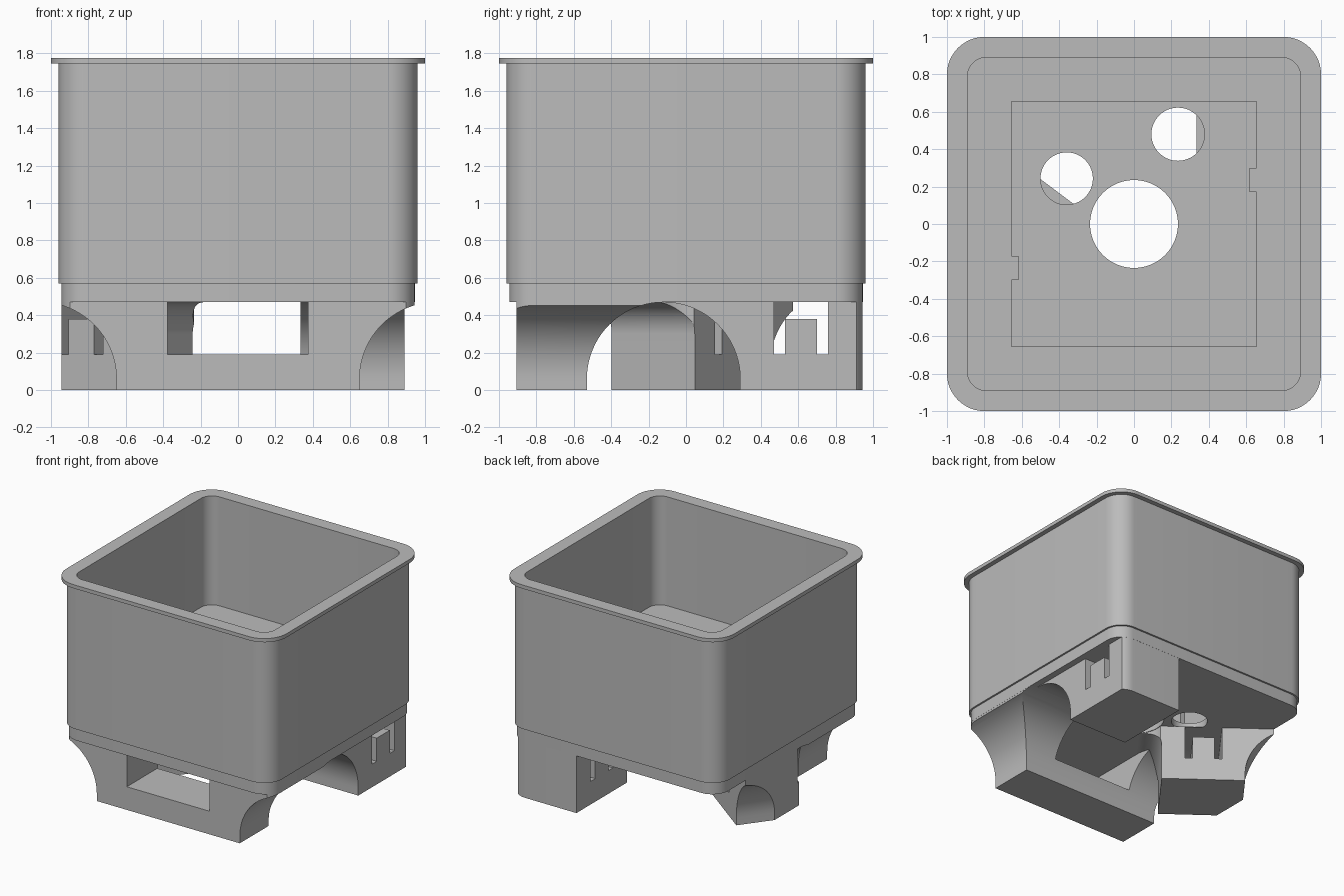
import bpy, bmesh, math
from mathutils import Matrix

if "Cube" in bpy.data.objects:
    bpy.data.objects.remove(bpy.data.objects["Cube"])

grey = bpy.data.materials.new("light_grey")
grey.use_nodes = True
grey.diffuse_color = (0.5, 0.5, 0.5, 1)
grey.node_tree.nodes["Principled BSDF"].inputs["Base Color"].default_value = (0.5, 0.5, 0.5, 1)

BASE_Z = 0.47      # underside of the box
TOP = 0.472        # legs sink slightly into the box
ARCH_R = 0.41
ARCH_Z = 0.06


def make_object(name, bm):
    bmesh.ops.recalc_face_normals(bm, faces=bm.faces)
    mesh = bpy.data.meshes.new(name)
    bm.to_mesh(mesh)
    bm.free()
    obj = bpy.data.objects.new(name, mesh)
    mesh.materials.append(grey)
    bpy.context.collection.objects.link(obj)
    return obj


def prism(name, points, lo, hi, axis="z", turn=0.0):
    """Extrude a flat outline between lo and hi along an axis."""
    place = {"x": lambda p, d: (d, p[0], p[1]),
             "y": lambda p, d: (p[0], d, p[1]),
             "z": lambda p, d: (p[0], p[1], d)}[axis]
    bm = bmesh.new()
    ends = [[bm.verts.new(place(p, d)) for p in points] for d in (lo, hi)]
    for ring in ends:
        bm.faces.new(ring)
    n = len(points)
    for i in range(n):
        j = (i + 1) % n
        bm.faces.new((ends[0][i], ends[0][j], ends[1][j], ends[1][i]))
    bm.transform(Matrix.Rotation(turn, 4, "Z"))
    return make_object(name, bm)


def rect(x0, x1, y0, y1):
    return [(x0, y0), (x1, y0), (x1, y1), (x0, y1)]


def circle(x, y, r, n=64):
    return [(x + r * math.cos(i * math.tau / n), y + r * math.sin(i * math.tau / n))
            for i in range(n)]


def rounded_square(half, r, n=12):
    pts = []
    for k in range(4):
        sx, sy = ((1, 1), (-1, 1), (-1, -1), (1, -1))[k]
        for i in range(n + 1):
            a = (k + i / n) * math.pi / 2
            pts.append((sx * (half - r) + r * math.cos(a), sy * (half - r) + r * math.sin(a)))
    return pts


def arch(center, r=ARCH_R, zc=ARCH_Z, n=40):
    """Opening with a round head, open at the bottom."""
    head = [(center + r * math.cos(i * math.pi / n), zc + r * math.sin(i * math.pi / n))
            for i in range(n + 1)]
    return head + [(center - r, -0.2), (center + r, -0.2)]


def boolean(obj, tool, operation="DIFFERENCE"):
    mod = obj.modifiers.new("cut", "BOOLEAN")
    mod.operation = operation
    mod.solver = "EXACT"
    mod.object = tool
    bpy.context.view_layer.objects.active = obj
    bpy.ops.object.modifier_apply(modifier=mod.name)
    bpy.data.objects.remove(tool)


def trim_to_base(obj):
    """Keep a leg inside the box outline and clear of the middle hole."""
    boolean(obj, prism("outline", rounded_square(0.944, 0.144), -0.1, 0.6), "INTERSECT")
    boolean(obj, prism("shaft", circle(0, 0, 0.24), -0.1, 0.6))


# Box with rim: stacked rounded squares, outside then inside
bm = bmesh.new()
rings = []
for half, r, z in ((0.945, 0.145, BASE_Z), (0.945, 0.145, 0.57), (0.96, 0.16, 0.57),
                   (0.96, 0.16, 1.745), (1.0, 0.2, 1.745), (1.0, 0.2, 1.775),
                   (0.89, 0.1, 1.775), (0.89, 0.1, 0.88)):
    rings.append([bm.verts.new((x, y, z)) for x, y in rounded_square(half, r)])
for a, b in zip(rings, rings[1:]):
    for i in range(len(a)):
        j = (i + 1) % len(a)
        bm.faces.new((a[i], a[j], b[j], b[i]))
bm.faces.new(rings[0])
bm.faces.new(rings[-1])
box = make_object("box", bm)

# Square well in the floor with two small keys, and three holes through it
W, K = 0.655, 0.617
half_well = [(W, -W), (W, 0.17), (K, 0.17), (K, 0.3), (W, 0.3), (W, W)]
boolean(box, prism("well", half_well + [(-x, -y) for x, y in half_well], 0.53, 1.0))
for x, y, r in ((0, 0, 0.235), (0.235, 0.48, 0.142), (-0.36, 0.243, 0.14)):
    boolean(box, prism("hole", circle(x, y, r), 0.3, 0.7))

# Front leg: wide beam with arched ends, arched back and a window
front_leg = prism("front_leg", rect(-1.06, 1.06, -0.905, -0.12), 0, TOP)
for side in (-1, 1):
    boolean(front_leg, prism("end_arch", arch(side * 1.06), -1.2, 0.2, "y"))
boolean(front_leg, prism("back_arch", arch(-0.12), -1.3, 1.3, "x"))
boolean(front_leg, prism("window", rect(-0.377, 0.373, 0.19, BASE_Z), -1.2, 0.2, "y"))
trim_to_base(front_leg)


def slotted_leg(name, x0, x1, y0, y1, arches, slot_y, turn=0.0):
    """Block with arched ends and a pair of slots around a tab."""
    leg = prism(name, rect(x0, x1, y0, y1), 0, TOP, "z", turn)
    for shape in arches:
        boolean(leg, prism("arch", shape, x0 - 0.2, x1 + 0.2, "x", turn))
    a, b, c, d = (slot_y + s for s in (0, 0.06, 0.23, 0.29))
    slot = [(a, 0.19), (b, 0.19), (b, 0.38), (c, 0.38), (c, 0.19), (d, 0.19),
            (d, BASE_Z), (a, BASE_Z)]
    boolean(leg, prism("slot", slot, x0 - 0.2, x1 + 0.2, "x", turn))
    trim_to_base(leg)
    return leg


# Back corner leg and the turned side leg
corner_leg = slotted_leg("back_left_leg", 0.335, 0.89, -0.12, 1.0, [arch(-0.12)], 0.47)
side_leg = slotted_leg("right_side_leg", -0.663, -0.108, 0.052, 1.284,
                       [arch(1.284), arch(0.052, 0.17, 0.3)], 0.404, math.atan2(0.8, 0.6))

# Smooth the curves, keep the edges sharp
for obj in (box, front_leg, corner_leg, side_leg):
    bpy.ops.object.select_all(action="DESELECT")
    obj.select_set(True)
    bpy.context.view_layer.objects.active = obj
    bpy.ops.object.shade_smooth_by_angle(angle=math.radians(25))
